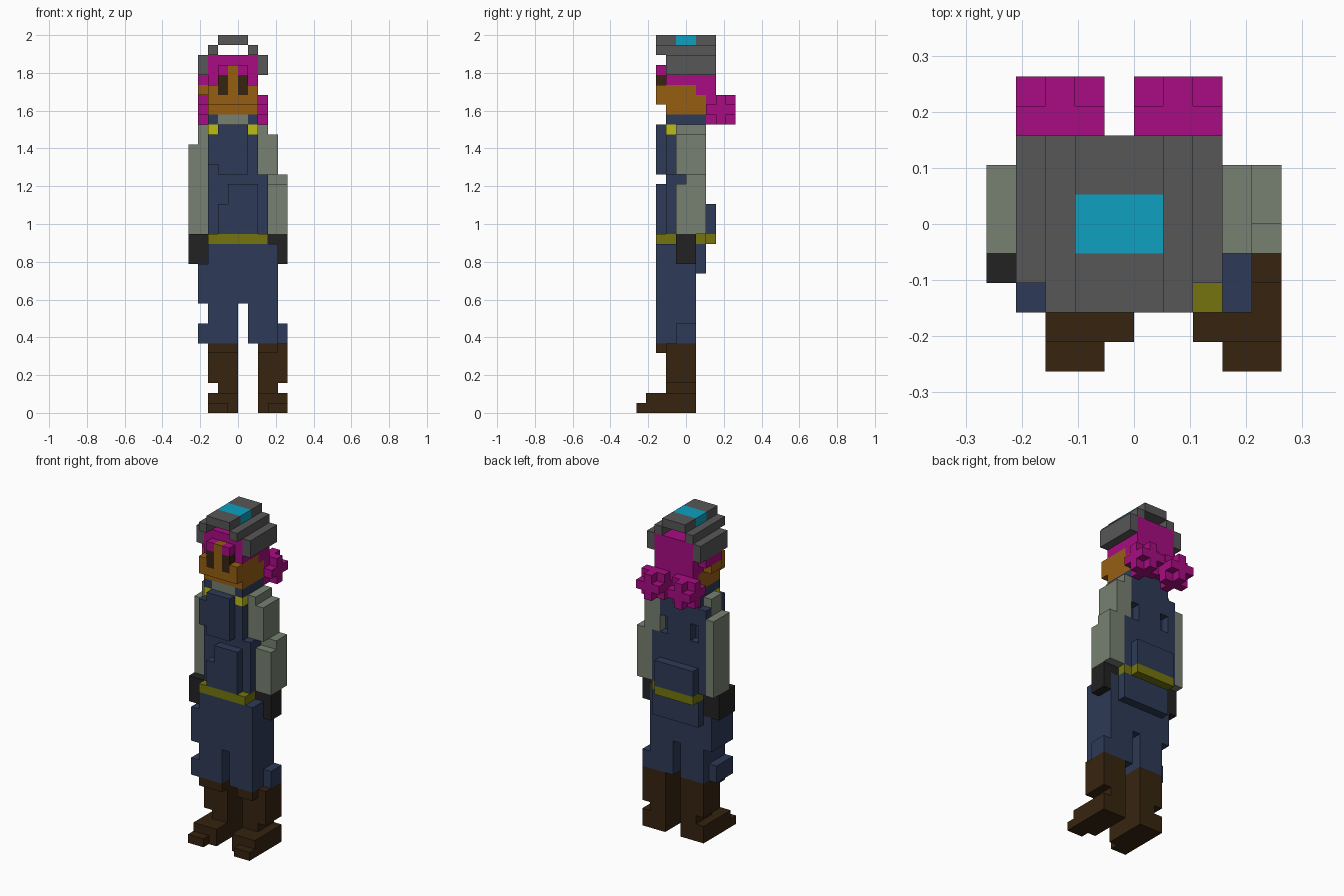
import bpy
import bmesh
import math

cube = bpy.data.objects.get("Cube")
if cube:
    bpy.data.objects.remove(cube, do_unlink=True)

V = 2 / 38  # edge length of one block


def linear(c):
    c /= 255
    return c / 12.92 if c <= 0.04045 else ((c + 0.055) / 1.055) ** 2.4


def material(name, *rgb):
    m = bpy.data.materials.new(name)
    m.use_nodes = True
    col = [linear(c) for c in rgb] + [1.0]
    m.diffuse_color = col
    bsdf = m.node_tree.nodes["Principled BSDF"]
    bsdf.inputs["Base Color"].default_value = col
    bsdf.inputs["Roughness"].default_value = 0.9
    return m


SKIN = material("skin", 150, 94, 18)
HAIR = material("magenta_hair", 168, 12, 130)
GREY = material("grey", 87, 87, 87)
CYAN = material("cyan", 14, 160, 192)
NAVY = material("navy_cloth", 45, 58, 87)
SAGE = material("sage_cloth", 119, 128, 113)
YELLOW = material("yellow", 190, 190, 20)
BELT = material("olive_belt", 116, 116, 14)
BLACK = material("black_glove", 34, 34, 34)
BROWN = material("dark_brown", 54, 36, 15)

parts = []      # (name, material, own cells)
taken = set()   # every filled cell


def cells(box):
    x0, x1, y0, y1, z0, z1 = box
    return {(i, j, k) for i in range(x0, x1) for j in range(y0, y1)
            for k in range(z0, z1)}


def part(name, mat, *boxes, cut=()):
    """Union of block boxes (x0,x1,y0,y1,z0,z1), minus cuts and earlier parts."""
    own = set().union(*[cells(b) for b in boxes])
    for b in cut:
        own -= cells(b)
    own -= taken
    taken.update(own)
    parts.append((name, mat, own))


# Headgear: an arched band with side pads and a coloured panel
part("headgear_panel", CYAN, (3, 6, 4, 6, 37, 38))
part("headgear", GREY, (3, 6, 2, 8, 37, 38),
     *[(x, x + 1, 2, 8, 36, 37) for x in (2, 6)],
     *[(x, x + 1, 3, 8, 34, 36) for x in (1, 7)])

# Face
part("eyes", BROWN, (3, 4, 2, 3, 32, 34), (5, 6, 2, 3, 32, 34))
part("face", SKIN, (2, 7, 2, 6, 31, 33), (2, 7, 3, 7, 30, 32),
     (4, 5, 2, 3, 33, 35), (1, 2, 4, 6, 32, 33))

# Hair cap and fringe
part("hair", HAIR, (2, 7, 3, 8, 33, 36), (2, 7, 6, 8, 32, 33),
     (2, 7, 7, 8, 31, 32), (3, 4, 2, 3, 34, 35), (5, 6, 2, 3, 34, 35),
     (1, 2, 4, 7, 33, 34))

# Hair buns: three-block cubes without their corners
for name, x in (("right_bun", 1), ("left_bun", 5)):
    part(name, HAIR, (x, x + 3, 7, 10, 29, 32),
         cut=[(a, a + 1, b, b + 1, c, c + 1) for a in (x, x + 2)
              for b in (7, 9) for c in (29, 31)])

# Collar, neck and strap buckles
part("neck", SAGE, (3, 6, 3, 6, 29, 30))
part("collar", NAVY, (2, 7, 3, 7, 29, 30))
part("buckles", YELLOW, (2, 3, 3, 4, 28, 29), (6, 7, 3, 4, 28, 29))

# Belt
part("belt", BELT, (2, 8, 2, 7, 17, 18), (2, 7, 7, 8, 17, 18))

# Gloves
part("right_glove", BLACK, (0, 2, 3, 6, 15, 18))
part("left_glove", BLACK, (8, 10, 4, 6, 17, 18), (9, 10, 4, 6, 15, 17))

# Sleeves
part("right_sleeve", SAGE, (0, 1, 4, 7, 18, 27), (1, 2, 4, 6, 18, 29))
part("left_sleeve", SAGE, (8, 10, 4, 7, 18, 24), (8, 9, 4, 7, 24, 28),
     (7, 8, 4, 7, 24, 29), cut=[(8, 10, 4, 5, 23, 24)])

# Torso with bib, belly panel and back pouch
part("torso", NAVY, (2, 7, 3, 7, 18, 29), (7, 8, 3, 7, 18, 24),
     (1, 2, 6, 7, 18, 28),
     cut=[(2, 3, 6, 7, 24, 26), (6, 7, 6, 7, 24, 26)])
part("bib", NAVY, (3, 6, 2, 3, 24, 29), (2, 3, 2, 3, 25, 28))
part("belly_panel", NAVY, (3, 7, 2, 3, 18, 21), (4, 7, 2, 3, 21, 23))
part("back_pouch", NAVY, (2, 7, 7, 8, 18, 21))

# Trousers
part("trousers", NAVY, (2, 9, 2, 6, 11, 17), (1, 2, 2, 6, 11, 15),
     (2, 8, 6, 7, 14, 17))
part("right_trouser_leg", NAVY, (2, 5, 2, 6, 7, 11), (1, 2, 2, 5, 7, 9))
part("left_trouser_leg", NAVY, (6, 9, 2, 6, 7, 11), (9, 10, 4, 6, 7, 9))

# Boots
part("right_boot", BROWN, (2, 5, 3, 6, 3, 7), (3, 5, 3, 6, 2, 3),
     (2, 5, 2, 3, 6, 7), (2, 5, 1, 6, 0, 2), (2, 4, 0, 1, 0, 1))
part("left_boot", BROWN, (7, 10, 3, 6, 3, 7), (7, 9, 3, 6, 2, 3),
     (7, 9, 2, 3, 6, 7), (7, 10, 1, 6, 0, 2), (8, 10, 0, 1, 0, 1))

# Build one flat-faced mesh per part, keeping only the outer block faces
for name, mat, own in parts:
    bm = bmesh.new()
    verts = {}

    def corner(p):
        if p not in verts:
            verts[p] = bm.verts.new(((p[0] - 5) * V, (p[1] - 5) * V, p[2] * V))
        return verts[p]

    for c in sorted(own):
        for axis in range(3):
            u, w = (axis + 1) % 3, (axis + 2) % 3
            for side in (0, 1):
                n = list(c)
                n[axis] += 1 if side else -1
                if tuple(n) in taken:
                    continue
                ring = []
                for du, dw in ((0, 0), (1, 0), (1, 1), (0, 1)):
                    p = list(c)
                    p[axis] += side
                    p[u] += du
                    p[w] += dw
                    ring.append(corner(tuple(p)))
                bm.faces.new(ring if side else ring[::-1])
    bmesh.ops.dissolve_limit(bm, angle_limit=math.radians(1),
                             verts=bm.verts[:], edges=bm.edges[:])
    mesh = bpy.data.meshes.new(name)
    bm.to_mesh(mesh)
    bm.free()
    mesh.materials.append(mat)
    bpy.context.collection.objects.link(bpy.data.objects.new(name, mesh))
